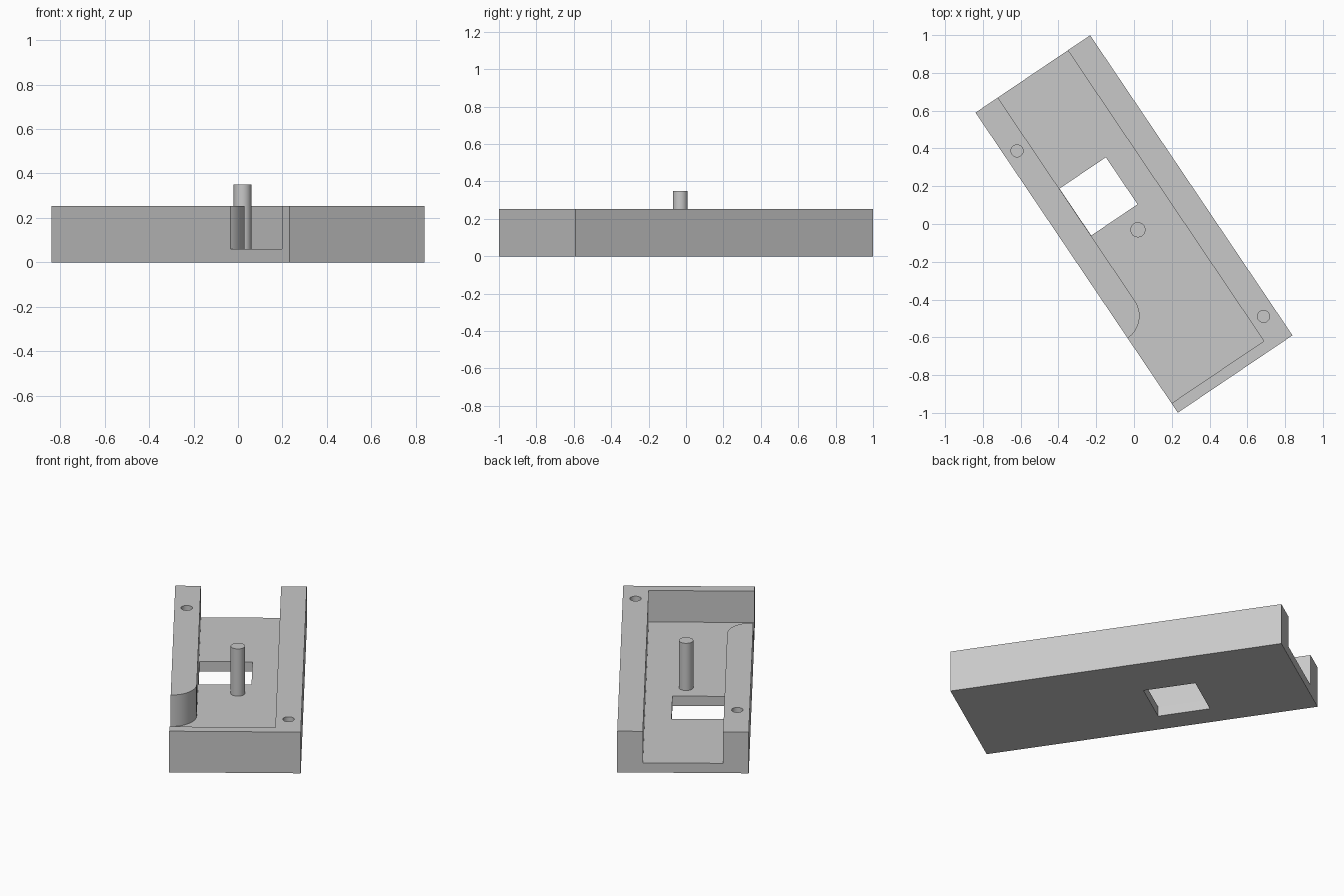
import bpy
import bmesh
from math import radians, sin, cos, pi
from mathutils import Matrix

cube = bpy.data.objects.get("Cube")
if cube:
    bpy.data.objects.remove(cube, do_unlink=True)

WIDTH, LENGTH, HEIGHT, FLOOR = 0.732, 1.916, 0.253, 0.06
TURN = Matrix.Rotation(radians(34), 4, "Z")

grey = bpy.data.materials.new("light grey")
grey.use_nodes = True
grey.diffuse_color = (0.58, 0.58, 0.58, 1)
grey.node_tree.nodes["Principled BSDF"].inputs["Base Color"].default_value = grey.diffuse_color


def prism(name, outline, bottom, top):
    """Extrude a plan outline upward, turned to the housing's diagonal."""
    bm = bmesh.new()
    base = bm.faces.new([bm.verts.new((x, y, bottom)) for x, y in outline])
    up = bmesh.ops.extrude_face_region(bm, geom=[base])["geom"]
    bmesh.ops.translate(bm, vec=(0, 0, top - bottom),
                        verts=[v for v in up if isinstance(v, bmesh.types.BMVert)])
    bmesh.ops.recalc_face_normals(bm, faces=bm.faces)
    bm.transform(TURN)
    mesh = bpy.data.meshes.new(name)
    bm.to_mesh(mesh)
    bm.free()
    mesh.materials.append(grey)
    obj = bpy.data.objects.new(name, mesh)
    bpy.context.collection.objects.link(obj)
    return obj


def rect(x0, x1, y0, y1):
    return [(x0, y0), (x1, y0), (x1, y1), (x0, y1)]


def arc(x, y, r, start, end, steps):
    angles = [start + (end - start) * i / steps for i in range(steps + 1)]
    return [(x + r * cos(a), y + r * sin(a)) for a in angles]


def circle(x, y, r, steps=40):
    return arc(x, y, r, 0, 2 * pi, steps)[:-1]


def activate(obj):
    bpy.ops.object.select_all(action="DESELECT")
    obj.select_set(True)
    bpy.context.view_layer.objects.active = obj


def cut(obj, cutter):
    cutter.hide_render = True
    mod = obj.modifiers.new("cut", "BOOLEAN")
    mod.operation, mod.solver, mod.object = "DIFFERENCE", "EXACT", cutter
    activate(obj)
    bpy.ops.object.modifier_apply(modifier=mod.name)
    bpy.data.objects.remove(cutter, do_unlink=True)


hw, hl = WIDTH / 2, LENGTH / 2
housing = prism("housing", rect(-hw, hw, -hl, hl), 0, HEIGHT)

# Channel open at the back and through the side, with a rounded wall end
wall, end_wall = 0.2235, -0.898
channel = [(-hw - 0.1, end_wall), (wall, end_wall), (wall, hl + 0.1), (-wall, hl + 0.1)]
channel += arc(-hw, -0.34, hw - wall, 0, -pi / 2, 20)
channel += [(-hw - 0.1, -0.34 - (hw - wall))]
cut(housing, prism("channel_cutter", channel, FLOOR, HEIGHT + 0.1))

# Window through the floor
cut(housing, prism("window_cutter", rect(-0.222, 0.074, 0.076, 0.376), -0.1, FLOOR + 0.05))

# Blind screw holes in the wall tops
for x, y in ((-0.297, 0.667), (0.295, -0.789)):
    cut(housing, prism("screw_cutter", circle(x, y, 0.032), 0.1, HEIGHT + 0.1))

# Upright pin on the floor
pin = prism("pin", circle(0, -0.037, 0.04), FLOOR - 0.01, 0.35)

for obj in (housing, pin):
    activate(obj)
    bpy.ops.object.shade_smooth_by_angle(angle=radians(30))
